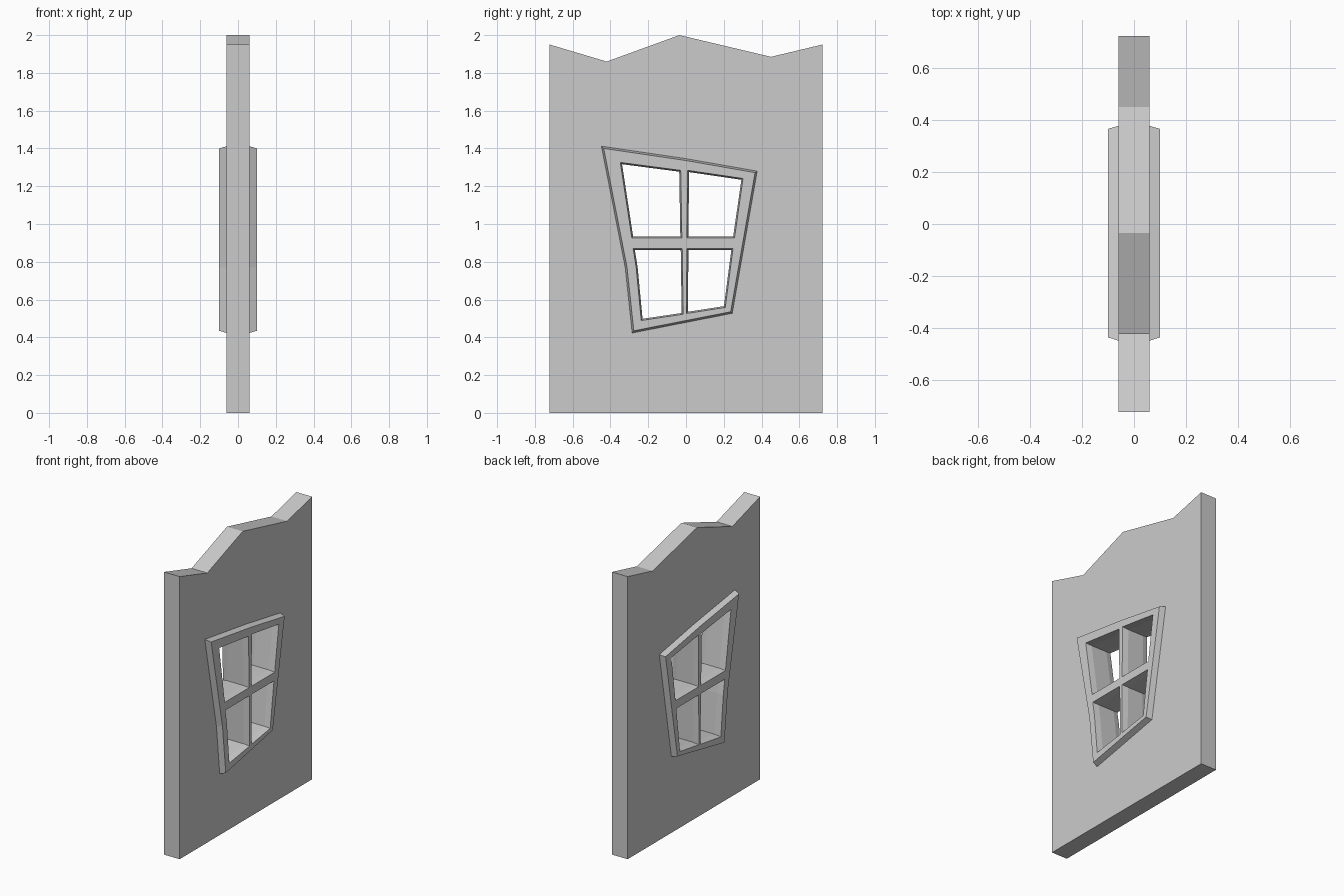
import bpy
import bmesh
from mathutils import Vector

WALL_X = 0.06    # half thickness of the wall
FRAME_X = 0.10   # half depth of the window frame

cube = bpy.data.objects.get("Cube")
if cube:
    bpy.data.objects.remove(cube, do_unlink=True)

# Single plain grey
grey = bpy.data.materials.new("plain_grey")
grey.use_nodes = True
grey.diffuse_color = (0.6, 0.6, 0.6, 1)
grey.node_tree.nodes["Principled BSDF"].inputs["Base Color"].default_value = (0.6, 0.6, 0.6, 1)


def inset(outline, d):
    """Move every edge of a counter-clockwise outline inward by d."""
    pts = [Vector(p) for p in outline]
    result = []
    for i, p in enumerate(pts):
        a = (p - pts[i - 1]).normalized()
        b = (pts[(i + 1) % len(pts)] - p).normalized()
        na, nb = Vector((-a.y, a.x)), Vector((-b.y, b.x))
        result.append(p + (na + nb) * d / (1 + na.dot(nb)))
    return result


def loft(name, layers):
    """Stack (x, outline) layers along x into a closed solid."""
    bm = bmesh.new()
    rings = [[bm.verts.new((x, y, z)) for y, z in outline] for x, outline in layers]
    for r, s in zip(rings, rings[1:]):
        for i in range(len(r)):
            j = (i + 1) % len(r)
            bm.faces.new((r[i], r[j], s[j], s[i]))
    bm.faces.new(rings[0][::-1])
    bm.faces.new(rings[-1])
    bmesh.ops.recalc_face_normals(bm, faces=bm.faces)
    mesh = bpy.data.meshes.new(name)
    bm.to_mesh(mesh)
    bm.free()
    mesh.materials.append(grey)
    obj = bpy.data.objects.new(name, mesh)
    bpy.context.collection.objects.link(obj)
    return obj


def cut(obj, cutter):
    """Subtract the cutter from the object, then discard it."""
    mod = obj.modifiers.new("opening", "BOOLEAN")
    mod.operation = "DIFFERENCE"
    mod.solver = "EXACT"
    mod.object = cutter
    bpy.context.view_layer.objects.active = obj
    bpy.ops.object.modifier_apply(modifier=mod.name)
    bpy.data.objects.remove(cutter, do_unlink=True)


# Outlines as (y, z), counter-clockwise
wall_outline = [(-0.722, 0), (0.722, 0), (0.722, 1.95), (0.45, 1.885),
                (-0.035, 2), (-0.42, 1.86), (-0.722, 1.95)]
frame_outline = [(-0.285, 0.423), (0.245, 0.527), (0.377, 1.28),
                 (0, 1.346), (-0.448, 1.412), (-0.322, 0.77)]
panes = [
    [(-0.287, 0.927), (-0.022, 0.927), (-0.028, 1.284), (-0.348, 1.326)],
    [(0.004, 0.927), (0.257, 0.927), (0.302, 1.241), (0.009, 1.284)],
    [(-0.237, 0.489), (-0.015, 0.522), (-0.02, 0.87), (-0.28, 0.87), (-0.264, 0.77)],
    [(0.002, 0.526), (0.208, 0.558), (0.249, 0.87), (0.005, 0.87)],
]

# Wall with wavy top and an opening hidden behind the frame
wall = loft("wall", [(-WALL_X, wall_outline), (WALL_X, wall_outline)])
opening = inset(frame_outline, 0.03)
cut(wall, loft("wall_cutter", [(-0.2, opening), (0.2, opening)]))

# Crooked window frame, slightly tapered towards both faces
face_outline = inset(frame_outline, 0.01)
frame = loft("window_frame", [(-FRAME_X, face_outline), (-WALL_X, frame_outline),
                              (WALL_X, frame_outline), (FRAME_X, face_outline)])

# Four open panes that widen towards both faces
for pane in panes:
    narrow = inset(pane, 0.008)
    wide = inset(pane, -0.008)
    far = 2 * FRAME_X - WALL_X
    cut(frame, loft("pane_cutter", [(-far, wide), (-WALL_X, narrow),
                                    (WALL_X, narrow), (far, wide)]))
